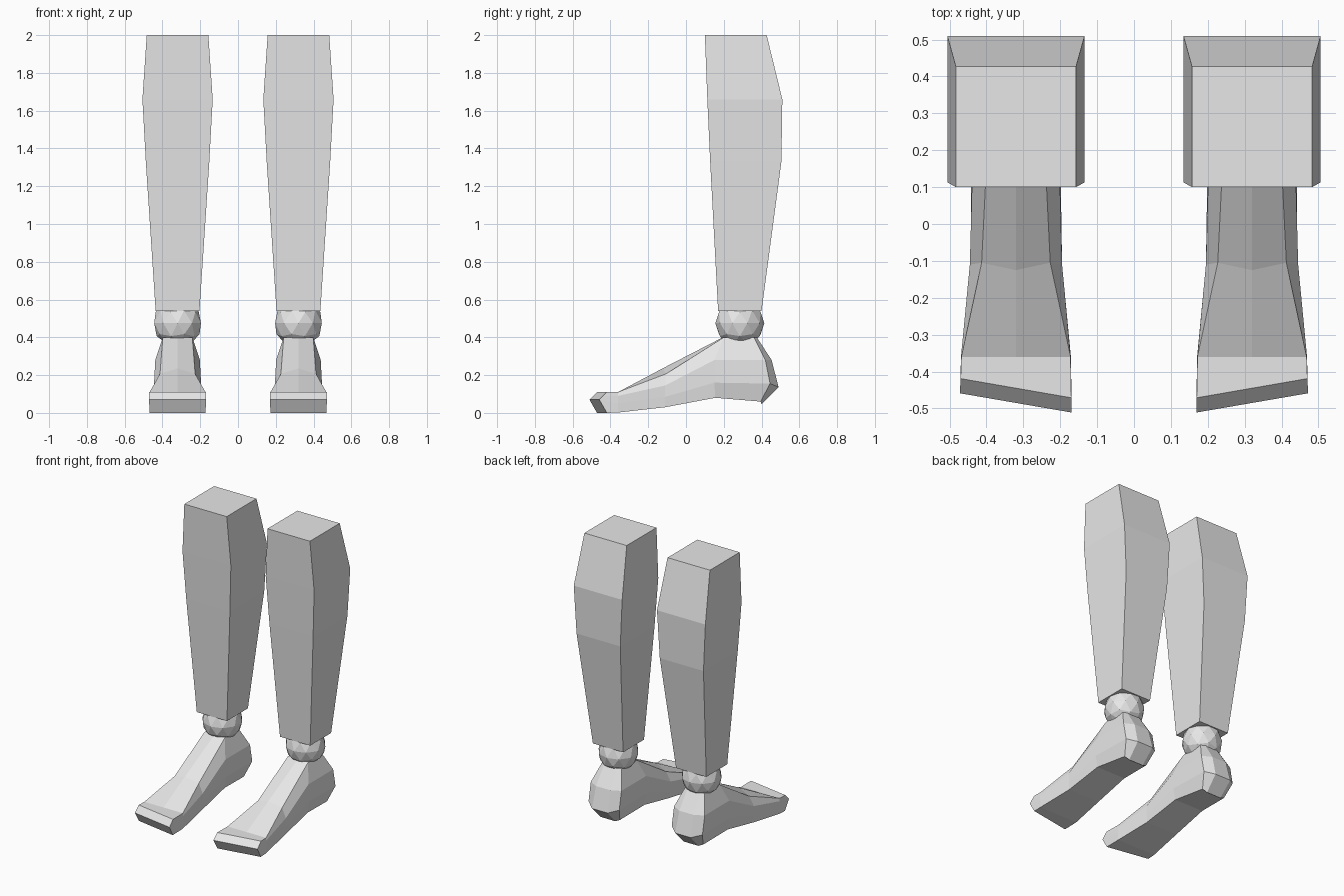
import bpy, bmesh

if "Cube" in bpy.data.objects:
    bpy.data.objects.remove(bpy.data.objects["Cube"], do_unlink=True)

grey = bpy.data.materials.new("light_grey")
grey.use_nodes = True
grey.diffuse_color = (0.8, 0.8, 0.8, 1)
grey.node_tree.nodes["Principled BSDF"].inputs["Base Color"].default_value = (0.8, 0.8, 0.8, 1)

CENTRE = 0.32


def finish(bm, name, side):
    """Mirror for the chosen side, fix normals and link the object."""
    for v in bm.verts:
        v.co.x = side * (CENTRE + v.co.x)
    bmesh.ops.recalc_face_normals(bm, faces=bm.faces)
    mesh = bpy.data.meshes.new(name)
    bm.to_mesh(mesh)
    bm.free()
    mesh.materials.append(grey)
    bpy.context.collection.objects.link(bpy.data.objects.new(name, mesh))


def bridge(bm, a, b):
    n = len(a)
    for i in range(n):
        j = (i + 1) % n
        bm.faces.new((a[i], a[j], b[j], b[i]))


# Shin sections: z, half width, front y, back y
SHIN = [(0.54, 0.116, 0.17, 0.40), (1.33, 0.168, 0.128, 0.505),
        (1.66, 0.186, 0.113, 0.51), (2.0, 0.163, 0.10, 0.427)]


def shin(name, side):
    bm = bmesh.new()
    rings = [[bm.verts.new(p) for p in
              ((-w, f, z), (w, f, z), (w, b, z), (-w, b, z))]
             for z, w, f, b in SHIN]
    for a, b in zip(rings, rings[1:]):
        bridge(bm, a, b)
    bm.faces.new(rings[0])
    bm.faces.new(rings[-1])
    finish(bm, name, side)


# Foot sections from toe to heel; (y, z, half width) for the sole, low side,
# high side and top edge, then the (y, z) of the instep ridge and the toe skew
FOOT = [
    ([(-0.445, 0, 0.148), (-0.485, 0.07, 0.151), (-0.465, 0.09, 0.151), (-0.445, 0.11, 0.15)],
     (-0.445, 0.11), 0.026),
    ([(-0.36, 0.002, 0.147), (-0.36, 0.05, 0.149), (-0.36, 0.09, 0.149), (-0.36, 0.11, 0.148)],
     (-0.36, 0.11), 0),
    ([(-0.11, 0.03, 0.12), (-0.11, 0.085, 0.123), (-0.11, 0.145, 0.125), (-0.105, 0.207, 0.093)],
     (-0.125, 0.235), 0),
    ([(0.155, 0.08, 0.11), (0.15, 0.16, 0.121), (0.15, 0.28, 0.118), (0.20, 0.40, 0.078)],
     (0.195, 0.40), 0),
    ([(0.395, 0.06, 0.088), (0.445, 0.155, 0.118), (0.42, 0.28, 0.118), (0.36, 0.40, 0.075)],
     (0.36, 0.40), 0),
    ([(0.40, 0.045, 0.055), (0.49, 0.137, 0.06), (0.453, 0.28, 0.055), (0.375, 0.40, 0.048)],
     (0.375, 0.40), 0),
]


def foot(name, side):
    bm = bmesh.new()
    rings = []
    for pts, (cy, cz), skew in FOOT:
        outer = [bm.verts.new((w, y + skew, z)) for y, z, w in pts]
        inner = [bm.verts.new((-w, y - skew, z)) for y, z, w in pts]
        rings.append(outer + [bm.verts.new((0, cy, cz))] + inner[::-1])
    for a, b in zip(rings, rings[1:]):
        bridge(bm, a, b)
    # Toe and heel caps as stacked strips
    for r in (rings[0], rings[-1]):
        for i in range(3):
            bm.faces.new((r[i], r[i + 1], r[7 - i], r[8 - i]))
        bm.faces.new((r[3], r[4], r[5]))
    finish(bm, name, side)


def ankle(name, side):
    bm = bmesh.new()
    bmesh.ops.create_icosphere(bm, subdivisions=2, radius=0.13)
    for v in bm.verts:
        v.co.y += 0.285
        v.co.z += 0.475
    finish(bm, name, side)


for label, side in (("left", 1), ("right", -1)):
    shin(label + "_shin", side)
    ankle(label + "_ankle_joint", side)
    foot(label + "_foot", side)
